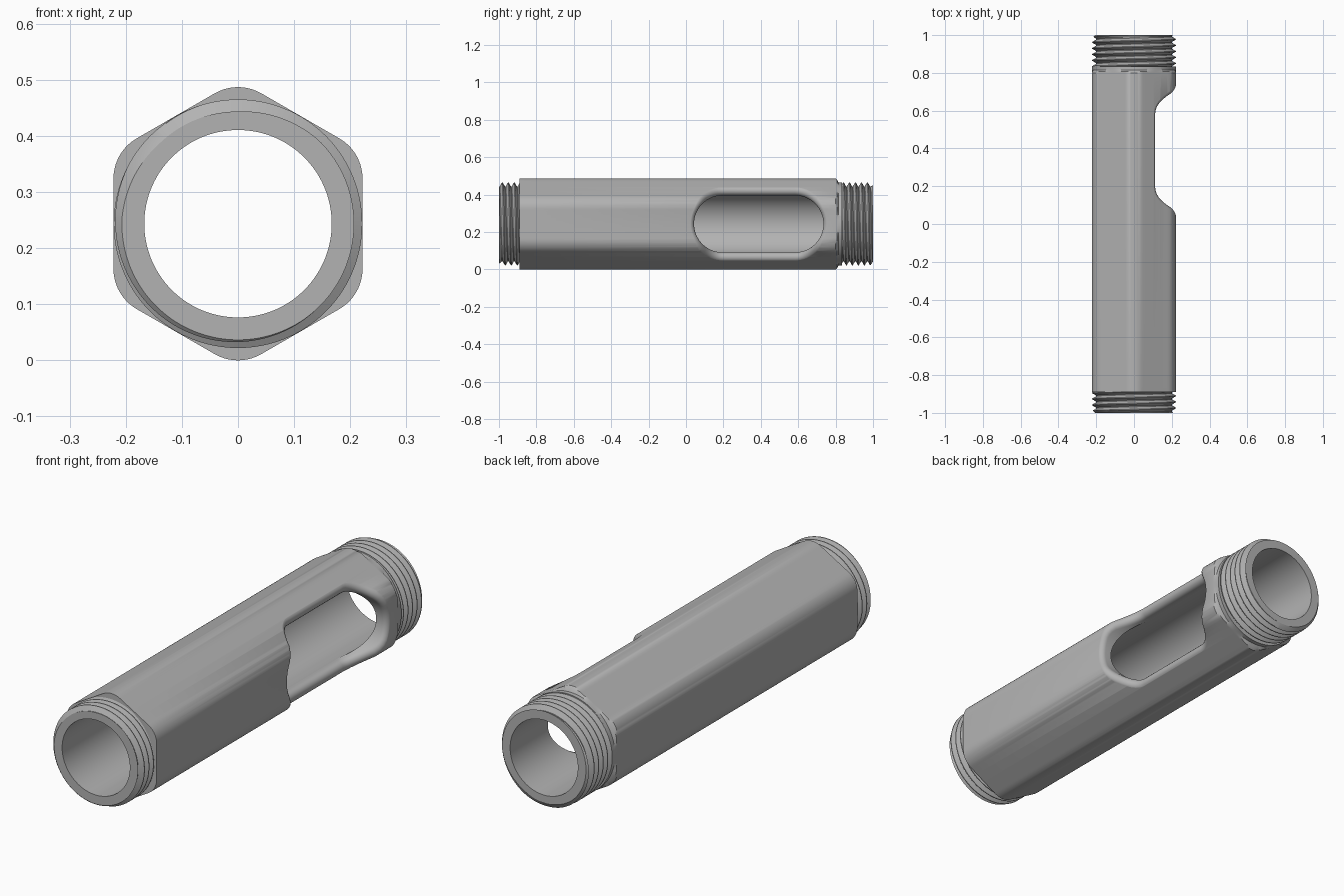
import bpy, bmesh, math
from mathutils import Vector

old = bpy.data.objects.get("Cube")
if old:
    bpy.data.objects.remove(old, do_unlink=True)

N = 180                      # segments around the tube
AXIS_Z = 0.2435              # height of the tube axis
BORE = 0.167
FLAT, ROUND = 0.222, 0.083   # hexagon apothem and corner rounding
CORNER = (FLAT - ROUND) / math.cos(math.pi / 6)
CREST, ROOT, PITCH = 0.2215, 0.2, 0.032

metal = bpy.data.materials.new("grey metal")
metal.use_nodes = True
grey = (0.45, 0.45, 0.45, 1)
metal.diffuse_color = grey
metal.node_tree.nodes["Principled BSDF"].inputs["Base Color"].default_value = grey


def make_object(name, bm):
    bmesh.ops.remove_doubles(bm, verts=bm.verts, dist=1e-5)
    bmesh.ops.recalc_face_normals(bm, faces=bm.faces)
    mesh = bpy.data.meshes.new(name)
    bm.to_mesh(mesh)
    bm.free()
    mesh.materials.append(metal)
    obj = bpy.data.objects.new(name, mesh)
    bpy.context.collection.objects.link(obj)
    return obj


def bridge(bm, rings, wrap=True):
    """Join successive loops of vertices with quads."""
    for a, b in zip(rings, rings[1:]):
        n = len(a)
        for i in range(n if wrap else n - 1):
            k = (i + 1) % n
            bm.faces.new((a[i], a[k], b[k], b[i]))


def polar(r, t, y):
    return (r * math.cos(t), y, AXIS_Z + r * math.sin(t))


def hex_radius(t):
    """Distance from axis to the rounded hexagon in direction t."""
    sixth = math.pi / 3
    phi = abs((t + sixth / 2) % sixth - sixth / 2)
    if math.tan(phi) * FLAT <= CORNER / 2:
        return FLAT / math.cos(phi)
    d = sixth / 2 - phi
    return CORNER * math.cos(d) + math.sqrt(ROUND ** 2 - (CORNER * math.sin(d)) ** 2)


# Hexagonal shaft with chamfered rear shoulder, round collar and bore
def build_shaft(front, rear):
    stations = [(front, 1), (0.8, 1), (0.808, 0.236), (0.816, CREST), (rear, CREST)]
    bm = bmesh.new()
    angles = [math.tau * i / N for i in range(N)]
    rings = [[bm.verts.new(polar(BORE, t, front)) for t in angles]]
    for y, limit in stations:
        rings.append([bm.verts.new(polar(min(hex_radius(t), limit), t, y)) for t in angles])
    rings.append([bm.verts.new(polar(BORE, t, rear)) for t in angles])
    bridge(bm, rings + rings[:1])
    return make_object("hex_shaft", bm)


# Helically threaded sleeve from the joint to its free end
def build_thread(name, joint, free):
    lo, hi = min(joint, free), max(joint, free)
    shape = [(0, ROOT), (0.12, ROOT), (0.5, CREST), (0.62, CREST), (1, ROOT)]

    def radius(y, turn):
        f = (y / PITCH + turn) % 1.0
        for (f0, r0), (f1, r1) in zip(shape, shape[1:]):
            if f <= f1:
                r = r0 + (r1 - r0) * (f - f0) / (f1 - f0)
                break
        return min(r, 0.207 + abs(y - free))

    first, last = math.floor(lo / PITCH) - 1, math.ceil(hi / PITCH) + 2
    bm = bmesh.new()
    columns = []
    for i in range(N + 1):
        turn = i / N
        t = math.tau * turn
        ys = [min(max(PITCH * (k + f - turn), lo), hi)
              for k in range(first, last) for f, r in shape[:-1]]
        ys.sort(reverse=free > joint)
        points = [polar(BORE, t, joint), polar(BORE, t, free)]
        points += [polar(radius(y, turn), t, y) for y in ys]
        columns.append([bm.verts.new(p) for p in points])
    bridge(bm, columns, wrap=False)
    return make_object(name, bm)


# Offset hexagon side: x position and outward normal at height z from the axis
def side_at(z, inset):
    a, r, h = FLAT - inset, ROUND - inset, abs(z)
    s60 = math.sin(math.pi / 3)
    if h <= CORNER / 2:
        return a, Vector((1, 0, 0))
    s = (h - CORNER / 2) / r
    if s < s60:
        c = math.sqrt(1 - s * s)
        return CORNER * s60 + r * c, Vector((c, 0, math.copysign(s, z)))
    return (a - h * s60) * 2, Vector((0.5, 0, math.copysign(s60, z)))


# Slot cutter: a stadium whose mouth flares to leave a rounded rim
def build_slot_cutter():
    half, fillet, steps, arc = 0.152, 0.026, 8, 32
    bm = bmesh.new()
    rings = [[] for _ in range(steps + 3)]
    for centre, start in ((0.583, -math.pi / 2), (0.195, math.pi / 2)):
        for i in range(arc + 1):
            t = start + math.pi * i / arc
            n = Vector((0, math.cos(t), math.sin(t)))
            ball = Vector((0, centre, 0)) + n * (half + fillet)
            ball.x, normal = side_at(ball.z, fillet - 0.0012)
            path = [ball + (-n).slerp(normal, k / steps) * fillet for k in range(steps + 1)]
            path.insert(0, Vector((0, path[0].y, path[0].z)))
            path.append(Vector((0.4, path[-1].y, path[-1].z)))
            for ring, p in zip(rings, path):
                ring.append(bm.verts.new(p + Vector((0, 0, AXIS_Z))))
    bridge(bm, rings)
    bm.faces.new(rings[0])
    bm.faces.new(rings[-1])
    return make_object("slot_cutter", bm)


FRONT, REAR = -0.89, 0.835
shaft = build_shaft(FRONT, REAR)
parts = [shaft,
         build_thread("front_thread", FRONT, -1.0),
         build_thread("rear_thread", REAR, 1.0)]

# Cut the side slot and bake it into the shaft
cutter = build_slot_cutter()
cut = shaft.modifiers.new("slot", 'BOOLEAN')
cut.operation = 'DIFFERENCE'
cut.solver = 'EXACT'
cut.object = cutter
bpy.ops.object.select_all(action='DESELECT')
shaft.select_set(True)
bpy.context.view_layer.objects.active = shaft
bpy.ops.object.modifier_apply(modifier=cut.name)
bpy.data.objects.remove(cutter, do_unlink=True)

# Smooth shading with crisp machined edges
for obj in parts:
    obj.select_set(True)
bpy.ops.object.shade_smooth_by_angle(angle=math.radians(28))
